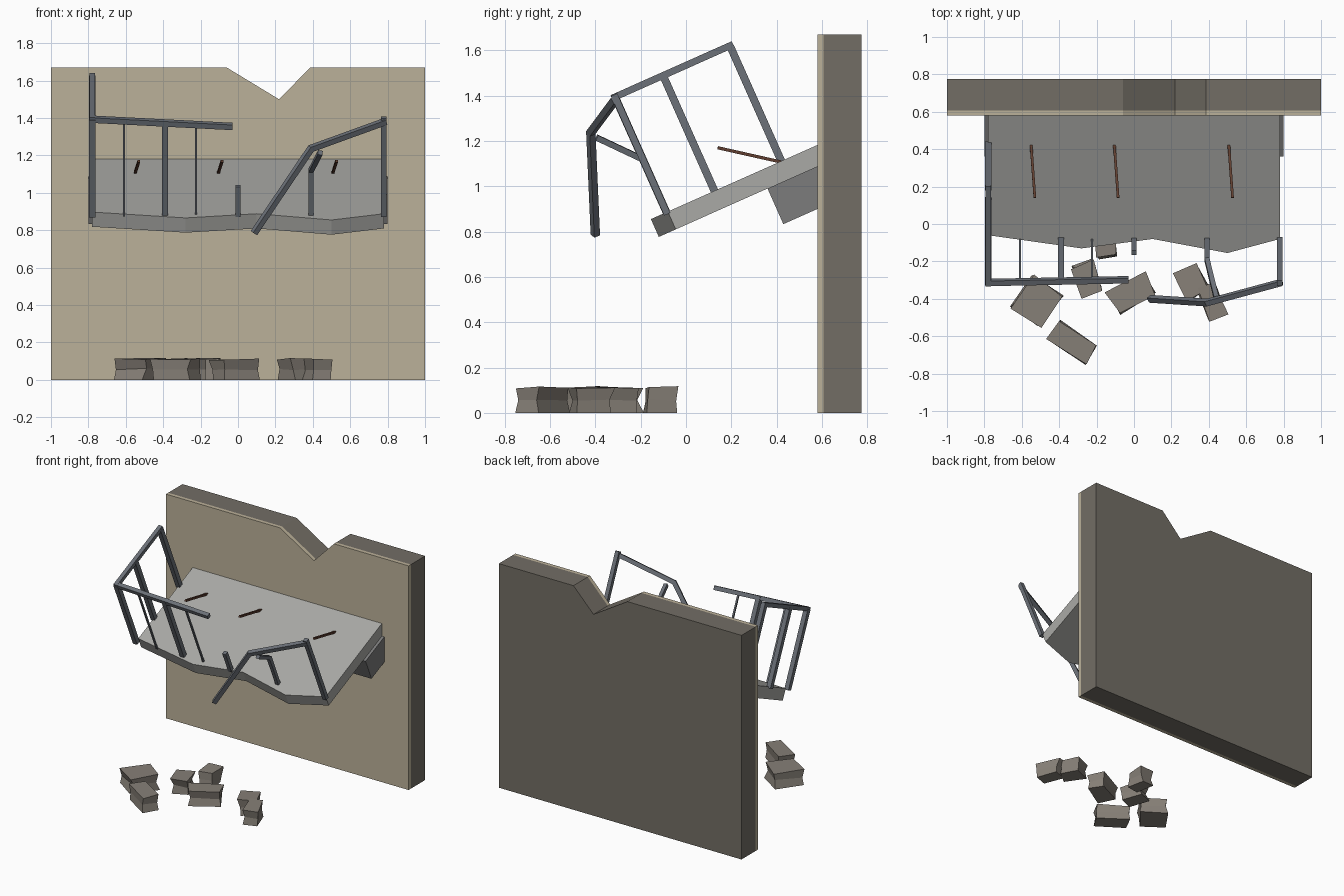
import bpy, bmesh, math, random
from mathutils import Vector, Matrix

if "Cube" in bpy.data.objects:
    bpy.data.objects.remove(bpy.data.objects["Cube"])

random.seed(4)
TILT = math.radians(24)
C, S = math.cos(TILT), math.sin(TILT)


def mat(name, r, g, b):
    m = bpy.data.materials.new(name)
    m.diffuse_color = (r, g, b, 1)
    m.use_nodes = True
    m.node_tree.nodes["Principled BSDF"].inputs["Base Color"].default_value = m.diffuse_color
    return m


PLASTER = mat("plaster", 0.50, 0.44, 0.32)
BRICK = mat("wall_core", 0.17, 0.155, 0.13)
STONE = mat("balcony_stone", 0.40, 0.40, 0.38)
BEAM = mat("beam_stone", 0.20, 0.20, 0.20)
IRON = mat("iron", 0.15, 0.165, 0.19)
RUST = mat("rust", 0.12, 0.05, 0.03)
ROCK = mat("rubble", 0.24, 0.215, 0.185)


def finish(name, bm, material):
    bmesh.ops.recalc_face_normals(bm, faces=bm.faces)
    me = bpy.data.meshes.new(name)
    bm.to_mesh(me)
    bm.free()
    me.materials.append(material)
    ob = bpy.data.objects.new(name, me)
    bpy.context.collection.objects.link(ob)
    return ob


def loft(name, rings, material):
    """Closed solid through rings of equal point count."""
    bm = bmesh.new()
    vs = [[bm.verts.new(p) for p in ring] for ring in rings]
    n = len(vs[0])
    for a, b in zip(vs, vs[1:]):
        for i in range(n):
            j = (i + 1) % n
            bm.faces.new((a[i], a[j], b[j], b[i]))
    bm.faces.new(vs[0][::-1])
    bm.faces.new(vs[-1])
    return finish(name, bm, material)


def tilted(x, u, n):
    """Point on the sagging balcony: u along the slab, n above its top."""
    return Vector((x, -0.155 + u * C - n * S, 0.855 + u * S + n * C))


def bar(name, points, w, material=IRON):
    """Square bar with mitred bends through the points."""
    pts = [Vector(p) for p in points]
    dirs = [(b - a).normalized() for a, b in zip(pts, pts[1:])]
    ref = Vector((1, 0, 0)) if abs(dirs[0].x) < 0.6 else Vector((0, S, -C))
    side = (ref - dirs[0] * ref.dot(dirs[0])).normalized()
    up = dirs[0].cross(side)
    h = w / 2
    ring = [pts[0] + side * a * h + up * b * h
            for a, b in ((-1, -1), (1, -1), (1, 1), (-1, 1))]
    rings = [ring]
    for k in range(1, len(pts)):
        d = dirs[k - 1]
        plane = d if k == len(pts) - 1 else (d + dirs[k]).normalized()
        ring = [p + d * ((pts[k] - p).dot(plane) / d.dot(plane)) for p in ring]
        rings.append(ring)
    return loft(name, rings, material)


# Notched wall: plaster skin and core
outline = [(-1, 0), (1, 0), (1, 1.67), (0.385, 1.67), (0.22, 1.5), (-0.06, 1.67), (-1, 1.67)]
for name, y0, y1, m in (("wall_plaster", 0.58, 0.607, PLASTER), ("wall_core", 0.607, 0.775, BRICK)):
    loft(name, [[(x, y, z) for x, z in outline] for y in (y0, y1)], m)

# Balcony slab with broken front edge
edge = [(-0.78, 0.104), (-0.28, 0.027), (0.1, 0.082), (0.5, 0), (0.78, 0.082), (0.78, 0.81), (-0.78, 0.81)]
loft("balcony_slab", [[tilted(x, u, n) for x, u in edge] for n in (-0.086, 0)], STONE)

# Support beam under the slab
prof = [(0.525, -0.086), (0.525, -0.258), (0.80, -0.258), (0.80, -0.086)]
loft("support_beam", [[tilted(x, u, n) for u, n in prof] for x in (-0.8, 0.8)], BEAM)

# Standing railing on the left side and front
H = 0.557
for i, u in enumerate((0.075, 0.307, 0.63)):
    bar(f"left_post_{i}", [tilted(-0.78, u, -0.01), tilted(-0.78, u, H)], 0.034)
bar("left_rail", [tilted(-0.78, 0.06, H), tilted(-0.78, 0.645, H)], 0.03)
bar("front_rail", [tilted(-0.795, 0.075, H), (-0.03, -0.298, 1.355)], 0.03)
bar("front_post", [tilted(-0.39, 0.075, -0.01), tilted(-0.39, 0.075, H - 0.01)], 0.034)
for i, x in enumerate((-0.61, -0.225)):
    bar(f"thin_baluster_{i}", [tilted(x, 0.075, -0.01), tilted(x, 0.075, H - 0.02)], 0.012)

# Broken railing on the right
bar("post_stub", [tilted(0, 0.075, -0.01), tilted(0, 0.075, 0.165)], 0.028)
bar("right_post", [tilted(0.78, 0.075, -0.01), tilted(0.78, 0.075, H + 0.01)], 0.03)
bar("bent_post", [tilted(0.39, 0.075, -0.01), tilted(0.39, 0.075, 0.255), (0.44, -0.395, 1.215)], 0.026)
bar("bent_rail", [(0.79, -0.312, 1.382), (0.39, -0.42, 1.237), (0.085, -0.4, 0.785)], 0.03)

# Rusty reinforcing rods
for i, x in enumerate((-0.55, -0.105, 0.507)):
    bar(f"rusty_rod_{i}", [(x, 0.42, 1.107), (x + 0.02, 0.14, 1.17)], 0.014, RUST)

# Rubble blocks: x, y, width, depth, angle
rubble = [(-0.52, -0.41, 0.20, 0.21, -35), (-0.33, -0.635, 0.25, 0.13, -33),
          (-0.25, -0.29, 0.11, 0.17, 20), (-0.15, -0.11, 0.11, 0.14, 8),
          (-0.01, -0.375, 0.23, 0.13, 27), (0.31, -0.31, 0.13, 0.16, 30),
          (0.42, -0.42, 0.10, 0.18, 22)]
for i, (x, y, w, d, ang) in enumerate(rubble):
    rot = Matrix.Rotation(math.radians(ang), 3, "Z")
    rings = []
    for z, s in ((0, 0.93), (0.058, 0.85), (0.113, 1.0)):
        ring = []
        for a, b in ((-1, -1), (1, -1), (1, 1), (-1, 1)):
            j = [random.uniform(-0.012, 0.012) for _ in range(3)]
            p = rot @ Vector((a * w * s / 2 + j[0], b * d * s / 2 + j[1], 0))
            ring.append((x + p.x, y + p.y, z + (j[2] * 0.5 if z else 0)))
        rings.append(ring)
    loft(f"rubble_{i}", rings, ROCK)
